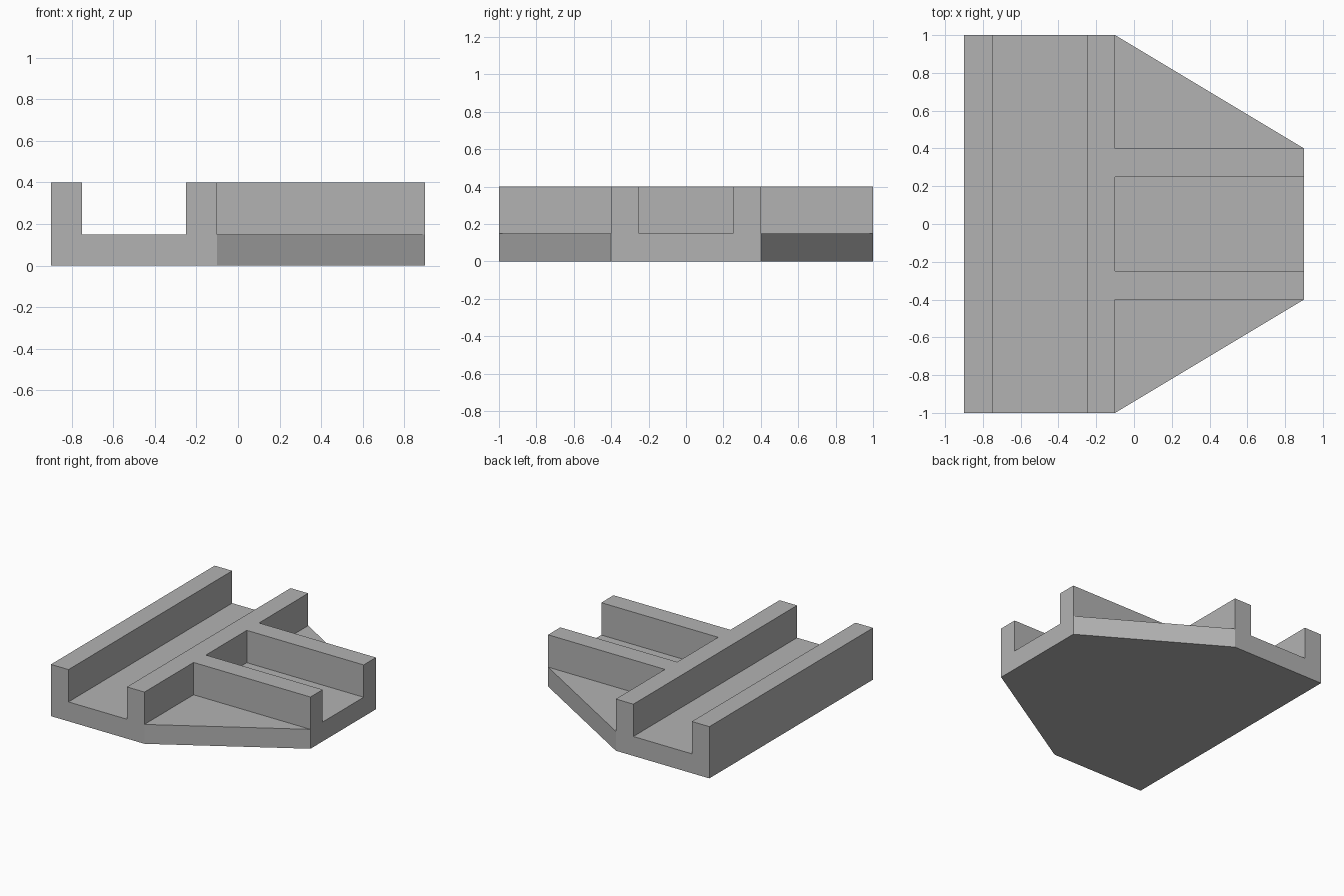
import bpy
import bmesh

cube = bpy.data.objects.get("Cube")
if cube:
    bpy.data.objects.remove(cube, do_unlink=True)

BASE_TOP, RAIL_TOP = 0.15, 0.4
LEFT, RIGHT = -0.9, 0.9
SHOULDER = -0.1          # where the plate starts to taper
OVER = 1.2               # cutters reach past the body

grey = bpy.data.materials.new("light_grey")
grey.use_nodes = True
colour = (0.45, 0.45, 0.45, 1)
grey.diffuse_color = colour
grey.node_tree.nodes["Principled BSDF"].inputs["Base Color"].default_value = colour


def prism(name, outline, z0, z1):
    """Extrude a flat outline from z0 up to z1."""
    bm = bmesh.new()
    face = bm.faces.new([bm.verts.new((x, y, z0)) for x, y in outline])
    top = bmesh.ops.extrude_face_region(bm, geom=[face])["geom"]
    for v in top:
        if isinstance(v, bmesh.types.BMVert):
            v.co.z = z1
    bmesh.ops.recalc_face_normals(bm, faces=bm.faces)
    mesh = bpy.data.meshes.new(name)
    bm.to_mesh(mesh)
    bm.free()
    mesh.materials.append(grey)
    obj = bpy.data.objects.new(name, mesh)
    bpy.context.collection.objects.link(obj)
    return obj


def cut(body, name, x0, x1, y0, y1):
    """Remove a box-shaped recess down to the base plate."""
    cutter = prism(name, [(x0, y0), (x1, y0), (x1, y1), (x0, y1)], BASE_TOP, 0.6)
    cutter.hide_render = True
    mod = body.modifiers.new(name, 'BOOLEAN')
    mod.operation = 'DIFFERENCE'
    mod.solver = 'EXACT'
    mod.object = cutter
    bpy.context.view_layer.objects.active = body
    bpy.ops.object.modifier_apply(modifier=mod.name)
    bpy.data.objects.remove(cutter, do_unlink=True)


# Solid six-sided block with a tapered end
body = prism("channelled_base", [
    (LEFT, -1), (SHOULDER, -1), (RIGHT, -0.4),
    (RIGHT, 0.4), (SHOULDER, 1), (LEFT, 1)], 0, RAIL_TOP)

# Long channel, short channel between the two arms, and the open corners
cut(body, "long_channel", -0.75, -0.25, -OVER, OVER)
cut(body, "short_channel", SHOULDER, OVER, -0.25, 0.25)
cut(body, "front_corner", SHOULDER, OVER, -OVER, -0.4)
cut(body, "back_corner", SHOULDER, OVER, 0.4, OVER)
